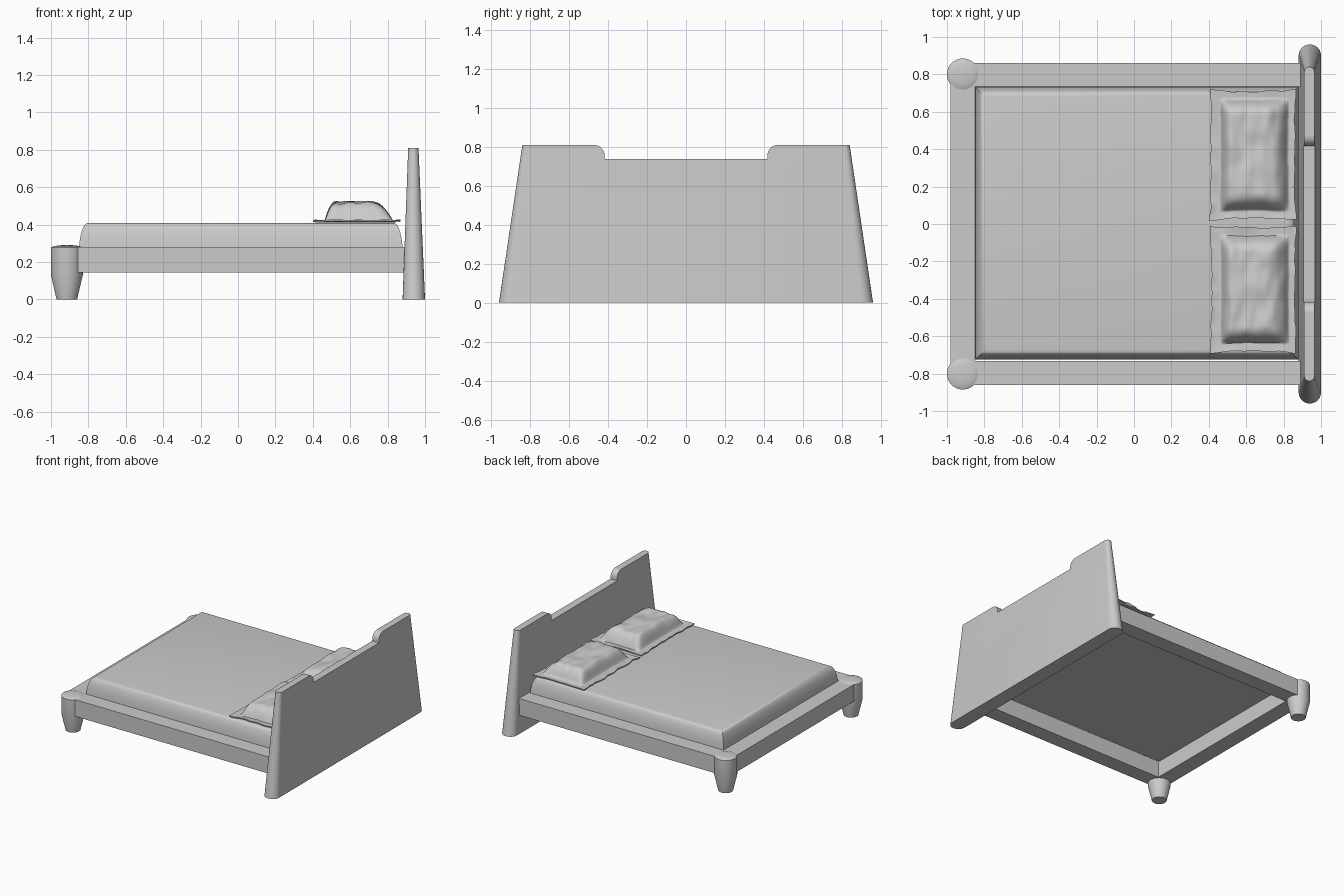
import bpy, bmesh, math
from mathutils import Vector, noise

if "Cube" in bpy.data.objects:
    bpy.data.objects.remove(bpy.data.objects["Cube"])


def finish(name, bm, angle=35):
    bmesh.ops.recalc_face_normals(bm, faces=bm.faces)
    me = bpy.data.meshes.new(name)
    bm.to_mesh(me)
    bm.free()
    ob = bpy.data.objects.new(name, me)
    bpy.context.collection.objects.link(ob)
    smooth(ob, angle)
    return ob


def smooth(ob, angle=35):
    bpy.ops.object.select_all(action='DESELECT')
    ob.select_set(True)
    bpy.context.view_layer.objects.active = ob
    bpy.ops.object.shade_smooth_by_angle(angle=math.radians(angle))


def loft(name, rings, angle=35):
    """Skin a stack of equal-length point rings and cap both ends."""
    bm = bmesh.new()
    rows = [[bm.verts.new(p) for p in ring] for ring in rings]
    n = len(rows[0])
    for a, b in zip(rows, rows[1:]):
        for i in range(n):
            bm.faces.new((a[i], a[(i + 1) % n], b[(i + 1) % n], b[i]))
    bm.faces.new(rows[0])
    bm.faces.new(rows[-1])
    return finish(name, bm, angle)


def rect(x0, x1, y0, y1, z):
    return [(x0, y0, z), (x1, y0, z), (x1, y1, z), (x0, y1, z)]


def box(name, x0, x1, y0, y1, z0, z1):
    return loft(name, [rect(x0, x1, y0, y1, z0), rect(x0, x1, y0, y1, z1)])


def stadium(x0, x1, half_y, z, seg=12):
    r, cx = (x1 - x0) / 2, (x0 + x1) / 2
    pts = []
    for side in (1, -1):
        for i in range(seg + 1):
            a = math.pi * i / seg
            pts.append((cx + side * r * math.cos(a),
                        side * (half_y - r + r * math.sin(a)), z))
    return pts


def circle(cx, cy, r, z, n=40):
    return [(cx + r * math.cos(2 * math.pi * i / n),
             cy + r * math.sin(2 * math.pi * i / n), z) for i in range(n)]


# Headboard: tapered rounded slab with a notch cut from the top
headboard = loft("headboard", [stadium(0.88, 1.0, 0.96, 0),
                               stadium(0.91, 0.965, 0.84, 0.81)])
R = 0.055
half = [(0.418, 0.738)] + [
    (0.418 + R - R * math.cos(a), 0.81 - R + R * math.sin(a))
    for a in [math.pi / 2 * i / 8 for i in range(9)]] + [(0.418 + R, 0.9)]
notch = half + [(-y, z) for y, z in reversed(half)]
cutter = loft("notch_cutter", [[(x, y, z) for y, z in notch] for x in (0.8, 1.1)])
cutter.hide_render = True
mod = headboard.modifiers.new("notch", 'BOOLEAN')
mod.operation = 'DIFFERENCE'
mod.solver = 'EXACT'
mod.object = cutter
bpy.context.view_layer.objects.active = headboard
bpy.ops.object.modifier_apply(modifier=mod.name)
bpy.data.objects.remove(cutter, do_unlink=True)
smooth(headboard)

# Frame rails and turned front legs
box("foot_rail", -0.98, -0.85, -0.80, 0.80, 0.145, 0.28)
for s, side in ((-1, "front"), (1, "back")):
    y0, y1 = sorted((s * 0.733, s * 0.86))
    box(side + "_rail", -0.915, 0.91, y0, y1, 0.145, 0.28)
    profile = [(0.055, 0), (0.085, 0.13), (0.085, 0.278),
               (0.07, 0.285), (0.045, 0.289), (0.015, 0.291)]
    loft(side + "_leg", [circle(-0.915, s * 0.80, r, z) for r, z in profile], 20)

# Mattress with softly curving sides
sides = [(0, 0.275), (0.003, 0.31), (0.009, 0.345), (0.018, 0.375),
         (0.028, 0.397), (0.04, 0.407), (0.055, 0.41)]
loft("mattress", [rect(-0.85 + d, 0.88 - d, -0.725 + d, 0.735 - d, z)
                  for d, z in sides])


def rise(d, width):
    t = min(max(d / width, 0), 1)
    return 1 - (1 - t) ** 2.6


# Pillows: flat wavy flange around a puffed, creased centre
def pillow(name, cx, cy, hx, hy, seed):
    bm = bmesh.new()
    bmesh.ops.create_grid(bm, x_segments=64, y_segments=90, size=1)
    base = list(bm.verts)
    ext = bmesh.ops.extrude_face_region(bm, geom=bm.faces[:], use_keep_orig=True)
    top = {v for v in ext["geom"] if isinstance(v, bmesh.types.BMVert)}
    for v in base + list(top):
        u, w = v.co.x, v.co.y
        edge = max(abs(u), abs(w)) ** 6
        x, y = u * hx, w * hy
        ripple = noise.noise(Vector((x * 14, y * 14, seed)))
        # outline: bowed sides plus ruffles
        px = x * (1 - 0.03 * (1 - w * w)) + 0.008 * edge * ripple
        py = y * (1 - 0.03 * (1 - u * u)) + 0.008 * edge * ripple
        z = 0.411 + 0.006 * edge * (1 + ripple)
        if v in top:
            dl, dr = x + hx - 0.055, hx - 0.035 - x
            dy = hy - 0.045 - abs(y)
            puff = rise(dl, 0.07) * rise(dr, 0.13) * rise(dy, 0.10)
            crease = noise.noise(Vector((x * 16, y * 9, seed + 5)))
            z += 0.008 + puff * (0.1 + 0.012 * crease)
        v.co = (cx + px, cy + py, z)
    finish(name, bm, 60)


pillow("back_pillow", 0.635, 0.37, 0.23, 0.35, 1.3)
pillow("front_pillow", 0.637, -0.35, 0.23, 0.34, 7.7)
